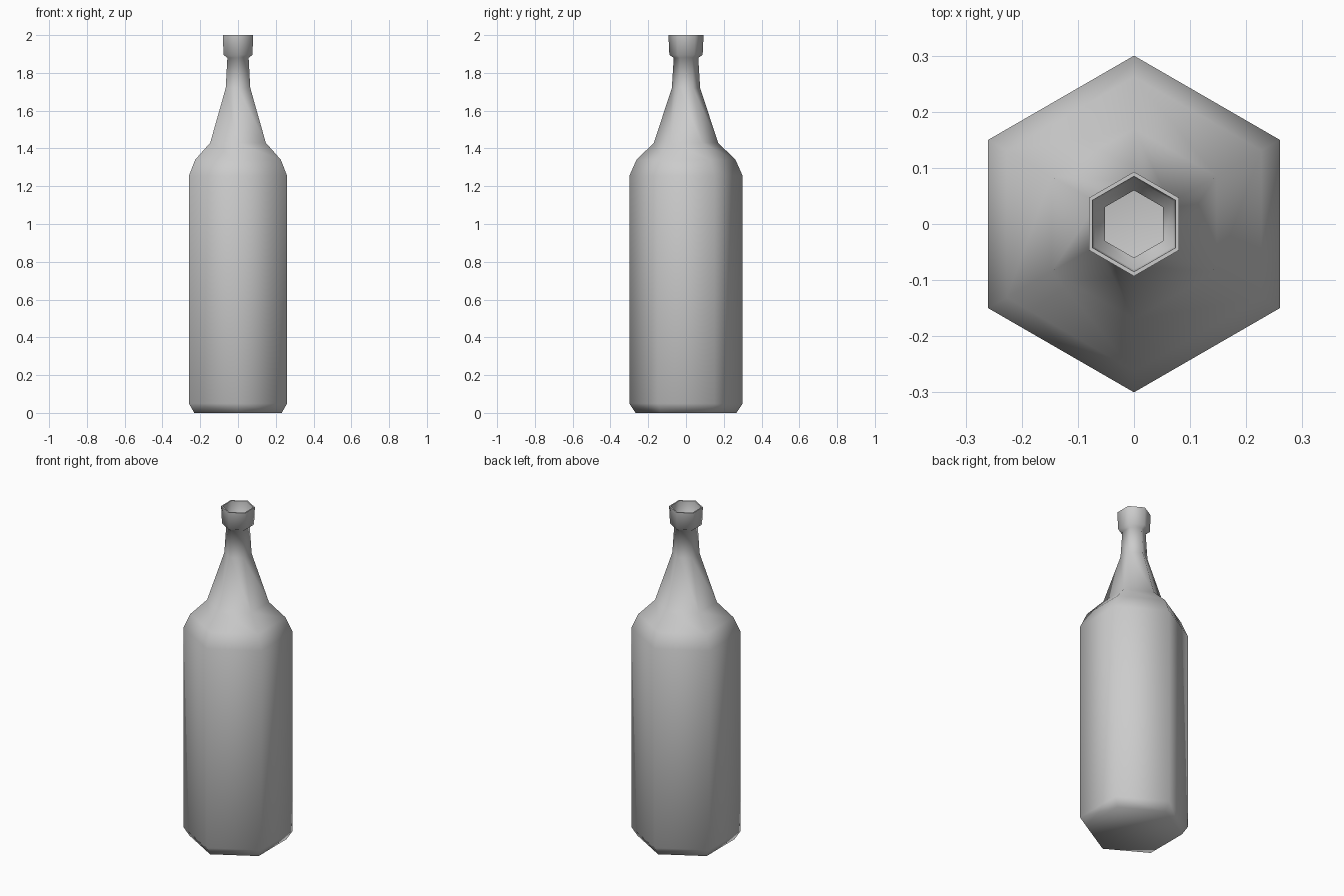
import bpy, bmesh, math

if "Cube" in bpy.data.objects:
    bpy.data.objects.remove(bpy.data.objects["Cube"])

SIDES = 6
WALL = 0.008

# (radius to corner, height): outside from base to lip
outer = [(0.267, 0.0), (0.30, 0.05), (0.30, 1.255), (0.262, 1.34), (0.17, 1.43),
         (0.075, 1.72), (0.065, 1.88), (0.088, 1.895), (0.093, 2.0)]
# inside from lip down to the floor
inner = [(0.085, 2.0), (0.081, 1.90), (0.060, 1.885)]
inner += [(r - WALL, z) for r, z in reversed(outer[1:6])]
inner[-5] = (0.066, 1.72)
inner.append((0.26, 0.012))

bm = bmesh.new()


def ring(r, z):
    return [bm.verts.new((r * math.sin(math.tau * i / SIDES),
                          r * math.cos(math.tau * i / SIDES), z)) for i in range(SIDES)]


# bottle shell: bridge successive hexagonal rings, cap base and inner floor
rings = [ring(r, z) for r, z in outer + inner]
for a, b in zip(rings, rings[1:]):
    for i in range(SIDES):
        j = (i + 1) % SIDES
        bm.faces.new((a[i], a[j], b[j], b[i]))
bm.faces.new(rings[0])
bm.faces.new(rings[-1])
bmesh.ops.recalc_face_normals(bm, faces=bm.faces)

mesh = bpy.data.meshes.new("bottle")
bm.to_mesh(mesh)
bm.free()
bottle = bpy.data.objects.new("bottle", mesh)
bpy.context.collection.objects.link(bottle)

# smooth shading, with a crisp edge on the mouth rim
bpy.context.view_layer.objects.active = bottle
bottle.select_set(True)
bpy.ops.object.shade_smooth_by_angle(angle=math.radians(80))
